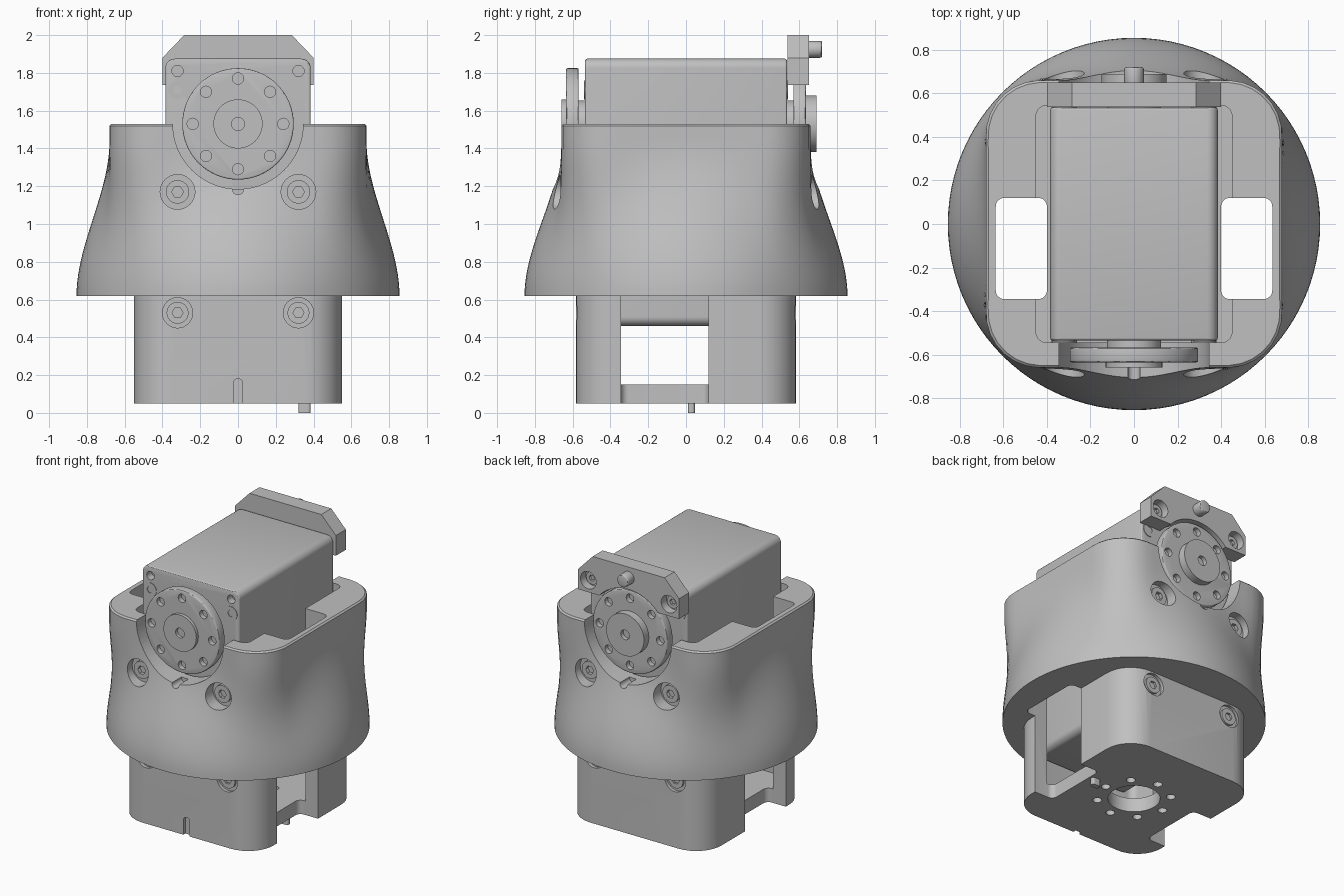
import bpy, bmesh, math

old = bpy.data.objects.get("Cube")
if old:
    bpy.data.objects.remove(old, do_unlink=True)

mat = bpy.data.materials.new("plain grey")
mat.use_nodes = True
grey = (0.527, 0.527, 0.527, 1)
mat.diffuse_color = grey
mat.node_tree.nodes["Principled BSDF"].inputs["Base Color"].default_value = grey

AXIS_Z = 1.53     # height of the output shaft
SIDES = (-1, 1)


def loft(name, rings):
    """Closed solid through matching rings of 3D points."""
    bm = bmesh.new()
    loops = [[bm.verts.new(p) for p in ring] for ring in rings]
    n = len(loops[0])
    for a, b in zip(loops, loops[1:]):
        for i in range(n):
            j = (i + 1) % n
            bm.faces.new((a[i], a[j], b[j], b[i]))
    bm.faces.new(loops[0])
    bm.faces.new(loops[-1])
    bmesh.ops.recalc_face_normals(bm, faces=bm.faces)
    mesh = bpy.data.meshes.new(name)
    bm.to_mesh(mesh)
    bm.free()
    mesh.materials.append(mat)
    obj = bpy.data.objects.new(name, mesh)
    bpy.context.collection.objects.link(obj)
    return obj


def prism(name, pts, a, b, axis="y"):
    """Outline in x,z (axis y) or x,y (axis z) extruded from a to b."""
    place = (lambda p, t: (p[0], t, p[1])) if axis == "y" else (lambda p, t: (p[0], p[1], t))
    return loft(name, [[place(p, t) for p in pts] for t in (a, b)])


def circle(r, cx=0, cy=0, n=32):
    return [(cx + r * math.cos(math.tau * i / n), cy + r * math.sin(math.tau * i / n))
            for i in range(n)]


def rounded(x0, x1, y0, y1, r, n=8):
    pts = []
    corners = ((x1 - r, y1 - r), (x0 + r, y1 - r), (x0 + r, y0 + r), (x1 - r, y0 + r))
    for k, (cx, cy) in enumerate(corners):
        for i in range(n + 1):
            a = (k + i / n) * math.pi / 2
            pts.append((cx + r * math.cos(a), cy + r * math.sin(a)))
    return pts


def apply(obj, mod):
    bpy.ops.object.select_all(action="DESELECT")
    bpy.context.view_layer.objects.active = obj
    obj.select_set(True)
    bpy.ops.object.modifier_apply(modifier=mod.name)


def combine(obj, others, operation="DIFFERENCE"):
    """Boolean with each solid in turn, using the first solver that succeeds."""
    for other in others:
        before = len(obj.data.polygons)
        mod = obj.modifiers.new("bool", "BOOLEAN")
        mod.operation, mod.object = operation, other
        for solver in ("MANIFOLD", "EXACT", "FLOAT"):
            mod.solver = solver
            bpy.context.view_layer.update()
            shown = obj.evaluated_get(bpy.context.evaluated_depsgraph_get())
            if len(shown.data.polygons) not in (0, before):
                apply(obj, mod)
                break
        else:
            obj.modifiers.remove(mod)
        bpy.data.objects.remove(other, do_unlink=True)


def bevel(obj, width):
    mod = obj.modifiers.new("bevel", "BEVEL")
    mod.width, mod.segments, mod.limit_method = width, 3, "ANGLE"
    apply(obj, mod)


def screw(name, x, z, y, s, r):
    """Socket-head screw whose outer face sits at y, facing s."""
    head = prism(name, circle(r, x, z, 24), y - s * 0.06, y)
    combine(head, [prism("cut", circle(r * 0.5, x, z, 6), y - s * 0.03, y + s * 0.02)])


# Flared shell: rounded square rim blending down into a round skirt
def square_radius(a, hx=0.68, hy=0.66, r=0.25):
    lo, hi = 0, 1.2
    for _ in range(30):
        m = (lo + hi) / 2
        qx, qy = abs(m * math.cos(a)) - hx + r, abs(m * math.sin(a)) - hy + r
        d = math.hypot(max(qx, 0), max(qy, 0)) + min(max(qx, qy), 0) - r
        lo, hi = (m, hi) if d < 0 else (lo, m)
    return lo


def shell_ring(z, inset=0.0):
    u = min((z - 0.62) / 0.82, 1)
    t = 1 - u * u * (3 - 2 * u)
    ring = []
    for i in range(96):
        a = math.tau * i / 96
        r = square_radius(a) * (1 - t) + 0.855 * t
        r -= 0.1 * t * (1 - t) * math.sin(2 * a) ** 2 + inset
        ring.append((r * math.cos(a), r * math.sin(a), z))
    return ring


rings = [shell_ring(0.62 + 0.9 * i / 24) for i in range(25)]
rings.append(shell_ring(AXIS_Z, 0.012))
housing = loft("housing", rings)
combine(housing, [prism("base", rounded(-0.55, 0.55, -0.583, 0.583, 0.2), 0.05, 0.8, "z")],
        "UNION")

# Servo pocket, side slots and floor holes
cuts = [prism("cut", rounded(-0.45, 0.45, -0.545, 0.545, 0.05), 0.15, 1.7, "z"),
        prism("cut", circle(0.17), 0, 0.3, "z"),
        prism("cut", rounded(-0.025, 0.025, -0.1, 0.18, 0.024), -0.7, -0.56)]
for s in SIDES:
    x0, x1 = sorted((s * 0.4, s * 0.635))
    cuts.append(prism("cut", rounded(x0, x1, -0.345, 0.12, 0.04), -0.1, 1.7, "z"))
    # Round notch and key slot for each horn
    cuts.append(prism("cut", circle(0.345, 0, AXIS_Z, 64), s * 0.5, s * 0.9))
    cuts.append(prism("cut", rounded(-0.028, 0.028, 1.155, 1.4, 0.027), s * 0.6, s * 0.9))
    # Screw recesses
    for x in (-0.32, 0.32):
        cuts.append(prism("cut", circle(0.092, x, 1.17), s * 0.61, s * 0.95))
        cuts.append(prism("cut", circle(0.08, x, 0.53), s * 0.56, s * 0.62))
for x, y in circle(0.24, n=8):
    cuts.append(prism("cut", circle(0.03, x, y, 16), 0, 0.3, "z"))
combine(housing, cuts)

# Screws in the recesses, front and back
for s in SIDES:
    for x in (-0.32, 0.32):
        screw("upper_screw", x, 1.17, s * 0.635, s, 0.062)
        screw("lower_screw", x, 0.53, s * 0.575, s, 0.058)

# Servo case with corner holes and screws
servo = prism("servo_case", rounded(-0.385, 0.385, 0.46, 1.875, 0.05), -0.535, 0.535)
bevel(servo, 0.012)
combine(servo, [prism("cut", circle(0.03, x, 1.81, 16), s * 0.48, s * 0.6)
                for s in SIDES for x in (-0.32, 0.32)])
for s in SIDES:
    for x in (-0.32, 0.32):
        screw("case_screw", x, 1.71, s * 0.539, s, 0.05)

# Horns: collar, drilled disc and hub
for label, s, hub_r, hub_y in (("front", -1, 0.13, 0.658), ("back", 1, 0.15, 0.69)):
    prism(label + "_collar", circle(0.125, 0, AXIS_Z), s * 0.53, s * 0.575)
    disc = prism(label + "_horn", circle(0.295, 0, AXIS_Z, 64), s * 0.568, s * 0.635)
    bevel(disc, 0.008)
    combine(disc, [prism("cut", circle(0.03, x, z, 16), s * 0.6, s * 0.7)
                   for x, z in circle(0.24, 0, AXIS_Z, 8)])
    hub = prism(label + "_hub", circle(hub_r, 0, AXIS_Z, 48), s * 0.62, s * hub_y)
    combine(hub, [prism("cut", circle(0.035, 0, AXIS_Z, 16), s * (hub_y - 0.03), s * 0.75)])

# Chamfered stop bracket at the back, arched over the horn
outline = [(-0.4, 1.735), (0.4, 1.735), (0.4, 1.88), (0.285, 2), (-0.285, 2), (-0.4, 1.88)]
bracket = prism("stop_bracket", outline, 0.537, 0.65)
combine(bracket, [prism("cut", circle(0.31, 0, AXIS_Z, 64), 0.5, 0.7)]
        + [prism("cut", circle(0.062, x, 1.82), 0.59, 0.7) for x in (-0.32, 0.32)])
for x in (-0.32, 0.32):
    screw("bracket_screw", x, 1.82, 0.61, 1, 0.045)
pin = prism("stop_pin", circle(0.045, 0, 1.925, 24), 0.64, 0.72)
bevel(pin, 0.01)

# Small key under the base
prism("base_key", rounded(0.32, 0.385, 0.01, 0.047, 0.015), 0, 0.06, "z")

for obj in bpy.data.objects:
    if obj.type == "MESH" and obj.data.materials and obj.data.materials[0] == mat:
        bpy.ops.object.select_all(action="DESELECT")
        obj.select_set(True)
        bpy.context.view_layer.objects.active = obj
        bpy.ops.object.shade_smooth_by_angle(angle=math.radians(30))
